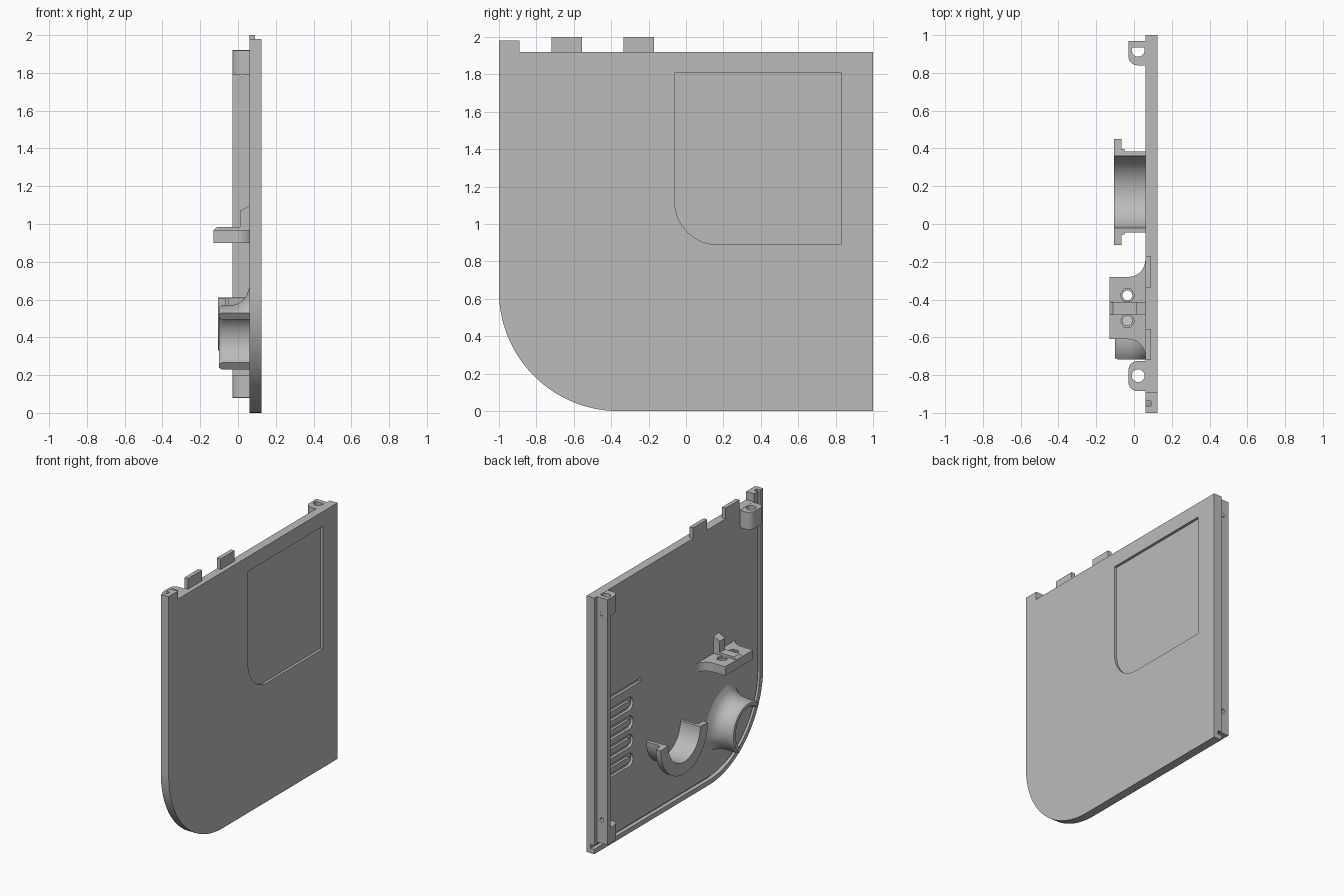
import bpy, bmesh, math
from mathutils import Vector

cube = bpy.data.objects.get("Cube")
if cube:
    bpy.data.objects.remove(cube, do_unlink=True)

grey = bpy.data.materials.new("light grey plastic")
grey.use_nodes = True
COL = (0.5, 0.5, 0.5, 1)
grey.diffuse_color = COL
for n in grey.node_tree.nodes:
    if n.type == 'BSDF_PRINCIPLED':
        n.inputs["Base Color"].default_value = COL


def finish(name, bm):
    bmesh.ops.recalc_face_normals(bm, faces=bm.faces)
    me = bpy.data.meshes.new(name)
    bm.to_mesh(me)
    bm.free()
    me.materials.append(grey)
    ob = bpy.data.objects.new(name, me)
    bpy.context.collection.objects.link(ob)
    return ob


def prism(name, pts, a0, a1, axis):
    """Extrude a 2D outline along an axis; outline is (y,z), (x,z) or (x,y)."""
    place = {'x': lambda p, a: (a, p[0], p[1]),
             'y': lambda p, a: (p[0], a, p[1]),
             'z': lambda p, a: (p[0], p[1], a)}[axis]
    bm = bmesh.new()
    lo = [bm.verts.new(place(p, a0)) for p in pts]
    hi = [bm.verts.new(place(p, a1)) for p in pts]
    bm.faces.new(lo)
    bm.faces.new(hi)
    for i in range(len(pts)):
        j = (i + 1) % len(pts)
        bm.faces.new((lo[i], lo[j], hi[j], hi[i]))
    return finish(name, bm)


def arc(cx, cy, r, d0, d1, n=16):
    return [(cx + r * math.cos(math.radians(d0 + (d1 - d0) * i / n)),
             cy + r * math.sin(math.radians(d0 + (d1 - d0) * i / n))) for i in range(n + 1)]


def rect(a0, b0, a1, b1):
    return [(a0, b0), (a1, b0), (a1, b1), (a0, b1)]


def circle(cx, cy, r, n=24):
    return arc(cx, cy, r, 0, 360, n)[:-1]


def ribbon(path, w):
    """Outline of a band of width w along a 2D path."""
    left, right = [], []
    for i, p in enumerate(path):
        t = (Vector(path[min(i + 1, len(path) - 1)]) - Vector(path[max(i - 1, 0)])).normalized()
        n = Vector((-t.y, t.x)) * w / 2
        left.append(tuple(Vector(p) + n))
        right.append(tuple(Vector(p) - n))
    return left + right[::-1]


def cut(ob, *cutters):
    for c in cutters:
        c.hide_render = True
        m = ob.modifiers.new("cut", 'BOOLEAN')
        m.operation, m.solver, m.object = 'DIFFERENCE', 'EXACT', c
        bpy.context.view_layer.objects.active = ob
        bpy.ops.object.modifier_apply(modifier=m.name)
        bpy.data.objects.remove(c, do_unlink=True)


IN, OUT = 0.06, 0.125   # inner and outer faces of the panel

# Main panel with one large rounded corner and a raised top corner
panel = prism("panel", arc(-0.36, 0.64, 0.64, 180, 270, 40)
              + [(1, 0), (1, 1.92), (-0.89, 1.92), (-0.89, 1.98), (-1, 1.98)], IN, OUT, 'x')

# Shallow window recess on the outer face
recess = prism("recess_cutter", arc(0.17, 1.12, 0.23, 180, 270)
               + [(0.83, 0.89), (0.83, 1.81), (-0.06, 1.81)], 0.105, 0.2, 'x')
# Sealing groove near the rim
seal = prism("seal_cutter", ribbon([(-0.95, 2.1)] + arc(-0.36, 0.64, 0.59, 180, 270, 40)
                                   + [(1.1, 0.05)], 0.028), 0.0, 0.09, 'x')
# Serpentine groove on the inner face
rows = [1.1] + [1.005 - 0.07 * i for i in range(8)]
path = [(0.45, rows[0])]
for i in range(len(rows) - 1):
    r, mid = (rows[i] - rows[i + 1]) / 2, (rows[i] + rows[i + 1]) / 2
    path += arc(0.85, mid, r, 90, -90, 10) if i % 2 == 0 else arc(0.59, mid, r, 90, 270, 10)
path.append((0.88, rows[-1]))
snake = prism("serpentine_cutter", ribbon(path, 0.028), 0.0, 0.08, 'x')
cut(panel, recess, seal, snake)

# Locating tabs on the top edge
for i, y in enumerate((-0.72, -0.335)):
    prism(f"top_tab_{i + 1}", rect(y, 1.9, y + 0.165, 2.0), IN, 0.09, 'x')

# Screw bosses
def boss(name, y0, y1, hole_y, z0, z1, round_both):
    pts = [(0.07, y0)] + arc(0.02, y0 + 0.05, 0.05, 270, 180, 8)
    pts += arc(0.02, y1 - 0.05, 0.05, 180, 90, 8) if round_both else [(-0.03, y1)]
    ob = prism(name, pts + [(0.07, y1)], z0, z1, 'z')
    cut(ob, prism("hole", circle(0.022, hole_y, 0.034), z0 - 0.1, z1 + 0.1, 'z'))

boss("front_boss", -0.885, -0.725, -0.803, 1.79, 1.919, True)
boss("rear_top_boss", 0.84, 0.969, 0.92, 1.79, 1.919, False)
boss("rear_bottom_boss", 0.84, 0.969, 0.92, 0.082, 0.2, False)

# Long rail along the rear edge, with pin holes
rail = prism("rear_rail", rect(-0.03, 0.935, 0.065, 0.97), 0.08, 1.92, 'z')
cut(rail, *[prism("hole", circle(0.02, z, 0.016, 16), 0.9, 1.1, 'y') for z in (0.255, 1.8)])

# Half-ring cradle with an outer flange
prism("cradle_body", ribbon(arc(0.17, 0.61, 0.2025, 180, 360, 40), 0.025), -0.1, 0.065, 'x')
prism("cradle_flange", ribbon(arc(0.17, 0.61, 0.235, 180, 360, 40), 0.09), -0.105, -0.065, 'x')
prism("cradle_step", ribbon(arc(0.17, 0.61, 0.208, 180, 360, 40), 0.036), -0.07, -0.05, 'x')

# Shelf with flared sides, two screw holes, a rib and a gusset
SY = -0.445
half = arc(-0.03, SY + 0.255, 0.09, 0, -90, 10) + [(-0.13, SY + 0.165)]
shelf = prism("shelf", [(0.07, SY + 0.255)] + half
              + [(x, 2 * SY - y) for x, y in half[::-1]] + [(0.07, SY - 0.255)], 0.9, 0.967, 'z')
cut(shelf, *[prism("hole", circle(-0.035, SY + d, 0.026), 0.8, 1.1, 'z') for d in (-0.067, 0.067)],
    *[prism("hex", circle(-0.035, SY + d, 0.038, 6), 0.955, 1.1, 'z') for d in (-0.067, 0.067)])
prism("shelf_rib", [(-0.13, 0.95), (0.065, 0.95), (0.065, 1.1), (0.01, 1.07), (0.01, 0.985),
                    (-0.11, 0.985), (-0.13, 0.967)], SY - 0.033, SY + 0.033, 'y')

# Half horn whose flare fades out toward both ends
profile = [(0.145, 0.065), (0.145, -0.085), (0.155, -0.1), (0.18, -0.1), (0.19, -0.085),
           (0.19, -0.03), (0.2, 0.0), (0.218, 0.027), (0.245, 0.046), (0.285, 0.06), (0.285, 0.065)]
bm = bmesh.new()
rings = []
STEPS = 40
for i in range(STEPS + 1):
    t = i / STEPS
    a, fade = math.radians(-52 + 180 * t), min(1, 1.5 * math.sin(math.pi * t))
    ring = []
    for r, x in profile:
        r = min(r, 0.19) + max(0, r - 0.19) * fade
        ring.append(bm.verts.new((x, -0.6 + r * math.cos(a), 0.38 + r * math.sin(a))))
    rings.append(ring)
for a, b in zip(rings, rings[1:]):
    for k in range(len(profile)):
        j = (k + 1) % len(profile)
        bm.faces.new((a[k], a[j], b[j], b[k]))
bm.faces.new(rings[0])
bm.faces.new(rings[-1])
finish("horn", bm)

# Smooth curves, crisp edges
for ob in bpy.context.scene.objects:
    ob.select_set(ob.type == 'MESH')
bpy.context.view_layer.objects.active = panel
bpy.ops.object.shade_smooth_by_angle(angle=math.radians(30))
